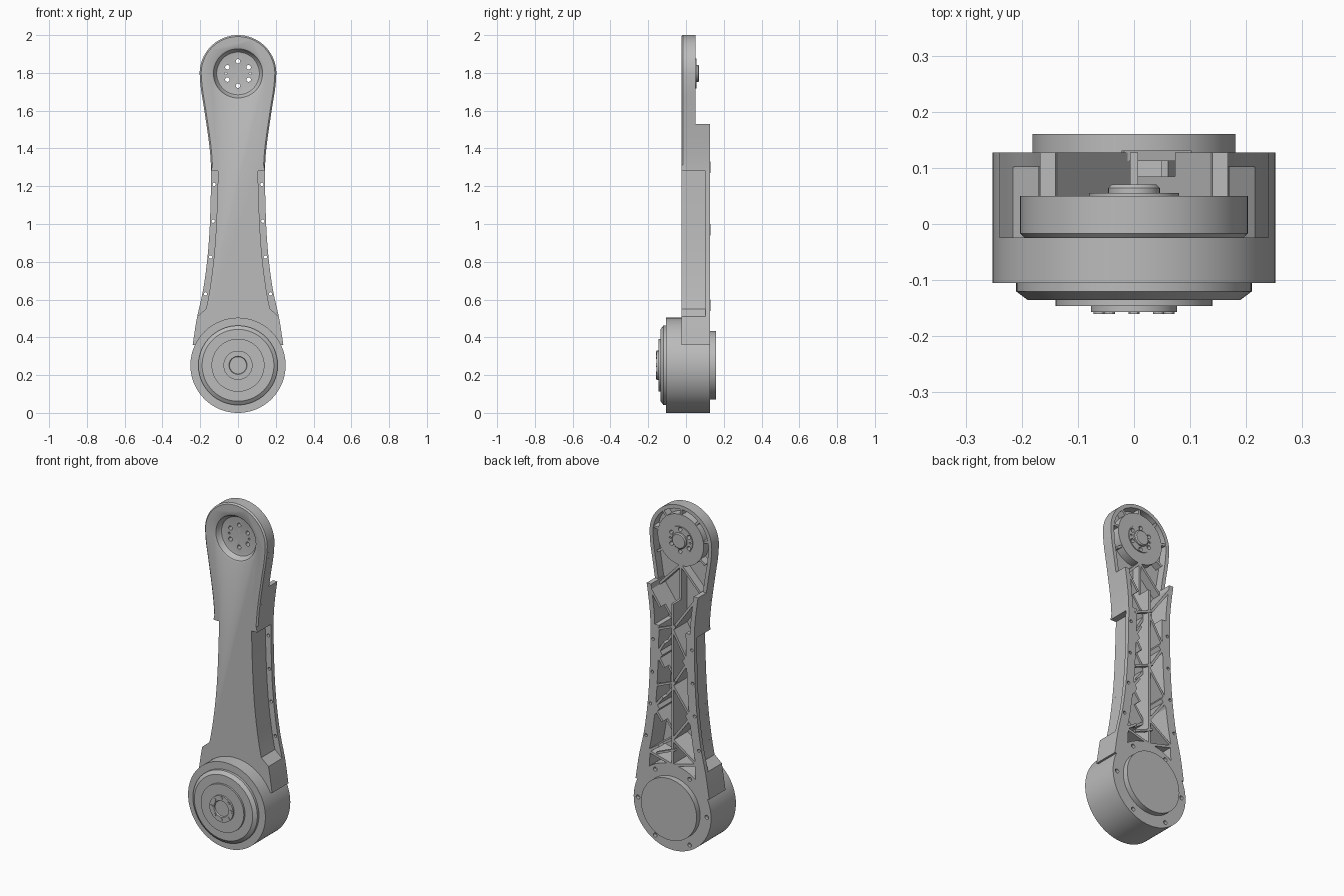
import bpy, bmesh
from math import sin, cos, pi, radians
from mathutils import Vector

cube = bpy.data.objects.get("Cube")
if cube:
    bpy.data.objects.remove(cube)

grey = bpy.data.materials.new("neutral_grey")
grey.use_nodes = True
grey.diffuse_color = (0.5, 0.5, 0.5, 1)
grey.node_tree.nodes["Principled BSDF"].inputs["Base Color"].default_value = (0.5, 0.5, 0.5, 1)

HUB_Z, HUB_R = 0.252, 0.252
HEAD_Z, HEAD_R = 1.797, 0.203
FRONT, FLOOR, HEAD_BACK, BACK = -0.025, 0.0, 0.05, 0.127
STEP_Z, WAIST_Z = 1.53, 1.28


def finish(name, bm):
    bmesh.ops.recalc_face_normals(bm, faces=bm.faces)
    mesh = bpy.data.meshes.new(name)
    bm.to_mesh(mesh)
    bm.free()
    mesh.materials.append(grey)
    obj = bpy.data.objects.new(name, mesh)
    bpy.context.collection.objects.link(obj)
    return obj


def prism(name, outline, y0, y1, chamfer=0):
    """Extrude an (x, z) outline from y0 to y1."""
    bm = bmesh.new()
    face = bm.faces.new([bm.verts.new((x, y0, z)) for x, z in outline])
    ext = bmesh.ops.extrude_face_region(bm, geom=[face], use_keep_orig=True)
    moved = [v for v in ext["geom"] if isinstance(v, bmesh.types.BMVert)]
    bmesh.ops.translate(bm, verts=moved, vec=(0, y1 - y0, 0))
    if chamfer:
        rim = [e for e in bm.edges
               if all(abs(v.co.y - y0) < 1e-5 and v.co.z > WAIST_Z + 0.01 for v in e.verts)]
        bmesh.ops.bevel(bm, geom=rim, offset=chamfer, segments=1, affect='EDGES')
    return finish(name, bm)


def lathe(name, profile, cx, cz, steps=72):
    """Revolve an (r, y) profile about a y-axis line."""
    bm = bmesh.new()
    rings = []
    for r, y in profile:
        n = 1 if r == 0 else steps
        rings.append([bm.verts.new((cx + r * cos(2 * pi * i / steps), y,
                                    cz + r * sin(2 * pi * i / steps))) for i in range(n)])
    for a, b in zip(rings, rings[1:]):
        for i in range(steps):
            j = (i + 1) % steps
            quad = [a[i % len(a)], a[j % len(a)], b[j % len(b)], b[i % len(b)]]
            bm.faces.new(list(dict.fromkeys(quad)))
    return finish(name, bm)


def disc(name, cx, cz, r, y0, y1, steps=24):
    return lathe(name, [(0, y0), (r, y0), (r, y1), (0, y1)], cx, cz, steps)


def rib(name, a, b, y0, y1, thick=0.014):
    """Straight bar between two (x, z) points."""
    a, b = Vector(a), Vector(b)
    d = (b - a).normalized() * thick / 2
    n = Vector((-d.y, d.x))
    return prism(name, [a + n, b + n, b - n, a - n], y0, y1)


def cut(targets, cutters):
    for t in targets:
        for c in cutters:
            mod = t.modifiers.new("cut", 'BOOLEAN')
            mod.operation, mod.solver, mod.object = 'DIFFERENCE', 'EXACT', c
        graph = bpy.context.evaluated_depsgraph_get()
        mesh = bpy.data.meshes.new_from_object(t.evaluated_get(graph))
        t.modifiers.clear()
        t.data = mesh
    for c in cutters:
        bpy.data.objects.remove(c)


def curve(table):
    """Smooth half-width as a function of height."""
    def f(z):
        for i in range(len(table) - 1):
            (z0, w0), (z1, w1) = table[i], table[i + 1]
            if z <= z1 or i == len(table) - 2:
                zp, wp = table[max(i - 1, 0)]
                zn, wn = table[min(i + 2, len(table) - 1)]
                h = z1 - z0
                m0, m1 = (w1 - wp) / (z1 - zp) * h, (wn - w0) / (zn - z0) * h
                t = min(max((z - z0) / h, 0), 1)
                return ((2 * t**3 - 3 * t**2 + 1) * w0 + (t**3 - 2 * t**2 + t) * m0
                        + (3 * t**2 - 2 * t**3) * w1 + (t**3 - t**2) * m1)
    return f


outer = curve([(0.36, 0.24), (0.5, 0.218), (0.65, 0.185), (0.82, 0.162), (1.0, 0.149),
               (1.28, 0.143), (1.4, 0.15), (1.6, 0.178), (1.72, 0.197), (HEAD_Z, HEAD_R)])
inner = curve([(0.36, 0.21), (0.55, 0.169), (0.65, 0.15), (0.82, 0.128), (1.0, 0.115),
               (1.28, 0.105)])


def heights(z0, z1, n=16):
    return [z0 + (z1 - z0) * i / n for i in range(n + 1)]


def side_band(name, fa, fb, z0, z1, y0, y1):
    """Mirrored strip between two half-width curves."""
    zs = heights(z0, z1)
    made = []
    for side, s in (("left", 1), ("right", -1)):
        pts = [(s * fa(z), z) for z in zs] + [(s * fb(z), z) for z in reversed(zs)]
        made.append(prism(f"{side}_{name}", pts, y0, y1))
    return made


def head_path(z0, inset):
    """Open path up one side, round the head and down the other."""
    zs = heights(z0, HEAD_Z)[:-1]
    right = [(outer(z) - inset, z) for z in zs]
    arc = [((HEAD_R - inset) * cos(pi * i / 40), HEAD_Z + (HEAD_R - inset) * sin(pi * i / 40))
           for i in range(41)]
    return right + arc + [(-x, z) for x, z in reversed(right)]


# Hub: housing, stepped front cover and back cover in one turned part
lathe("hub", [(0, -0.148), (0.045, -0.148), (0.048, -0.157), (0.077, -0.157), (0.077, -0.146),
              (0.14, -0.146), (0.14, -0.135), (0.19, -0.135), (0.21, -0.12), (0.21, -0.105),
              (HUB_R, -0.105), (HUB_R, BACK), (0.181, BACK), (0.181, 0.16), (0, 0.16)],
      0, HUB_Z, 96)
hub = bpy.data.objects["hub"]
around = [radians(60 * i) for i in range(6)]
cut([hub], [disc("bolt_hole", 0.224 * cos(a), HUB_Z + 0.224 * sin(a), 0.012, 0.107, 0.15, 16)
            for a in around])
for i in range(8):
    a = radians(45 * i)
    disc(f"hub_bolt_{i}", 0.062 * cos(a), HUB_Z + 0.062 * sin(a), 0.01, -0.16, -0.15, 12)

# Shoulders joining the hub to the arm
for side, s in (("left", 1), ("right", -1)):
    pts = [(outer(z), z) for z in heights(0.36, 0.51, 5)]
    pts += [(0.17, 0.55), (0.145, 0.55), (0.15, 0.46), (0.17, 0.36)]
    prism(f"{side}_shoulder", [(s * x, z) for x, z in pts], FRONT, BACK)

# Front skin of the arm and head
low = [(inner(z), z) for z in heights(0.45, WAIST_Z)]
skin = prism("front_skin", low + head_path(WAIST_Z, 0) + [(-x, z) for x, z in reversed(low)],
             FRONT, FLOOR, 0.008)

# Head: rim wall, bearing boss and stepped bearing
prism("head_rim", head_path(STEP_Z - 0.03, 0) + head_path(STEP_Z - 0.03, 0.022)[::-1],
      FLOOR, HEAD_BACK)
boss = lathe("bearing_boss", [(0, -0.005), (0.15, -0.005), (0.15, HEAD_BACK), (0.08, HEAD_BACK),
                              (0.08, 0.055), (0.046, 0.055), (0.046, 0.064), (0.04, 0.07),
                              (0, 0.07)], 0, HEAD_Z)
dish = lathe("dish_cutter", [(0, -0.05), (0.14, -0.05), (0.14, FRONT), (0.13, -0.02),
                             (0.12, 0.0), (0.113, 0.008), (0.105, 0.01), (0, 0.01)], 0, HEAD_Z)
holes = [disc("hole", 0.065 * cos(a + pi / 6), HEAD_Z + 0.065 * sin(a + pi / 6),
              0.012, -0.06, 0.1, 16) for a in around]
holes += [disc("pin_hole", s * 0.065, HEAD_Z, 0.006, -0.06, 0.1, 12) for s in (1, -1)]
cut([skin, boss], [dish] + holes)
for i, deg in enumerate((10, 50, 90, 130, 170, 215, 325)):
    a = radians(deg)
    rib(f"head_rib_{i}", (0.145 * cos(a), HEAD_Z + 0.145 * sin(a)),
        (0.19 * cos(a), HEAD_Z + 0.19 * sin(a)), FLOOR, HEAD_BACK - 0.005)

# Side walls, upper walls with lower lip, and screw flanges
side_band("side_wall", inner, lambda z: inner(z) - 0.018, 0.5, WAIST_Z, FLOOR, BACK)
side_band("upper_wall", outer, lambda z: outer(z) - 0.028, WAIST_Z, STEP_Z, FLOOR, BACK)
side_band("lip", lambda z: outer(z) - 0.02, lambda z: 0.087, WAIST_Z, WAIST_Z + 0.02, FLOOR, BACK)
flanges = side_band("flange", outer, lambda z: inner(z) - 0.01, 0.5, WAIST_Z, 0.102, BACK)
for flange, s in zip(flanges, (1, -1)):
    cut([flange], [disc("screw_hole", s * (outer(z) - 0.017), z, 0.009, 0.08, 0.15, 12)
                   for z in (0.63, 0.825, 1.015, 1.21)])

# Back truss: spine, zigzag ribs, and a lowered cable path on the left
rib("spine", (0, 0.48), (0, 1.45), FLOOR, BACK)
rib("spine_top", (0, 1.44), (0, 1.66), FLOOR, HEAD_BACK)


def wall_x(z):
    return outer(z) - 0.02 if z > WAIST_Z else inner(z) - 0.01


links = [(1.5, 1.3), (1.13, 1.3), (1.13, 0.97), (0.81, 0.97), (0.81, 0.65), (0.54, 0.65)]
for i, (zw, zc) in enumerate(links):
    w = wall_x(zw)
    rib(f"right_truss_{i}", (-w, zw), (0, zc), FLOOR, BACK)
    mid = (w * 0.55, zc + (zw - zc) * 0.55)
    rib(f"left_truss_outer_{i}", (w, zw), mid, FLOOR, BACK)
    rib(f"left_truss_inner_{i}", mid, (0, zc), FLOOR, 0.085)
for side, s in (("left", 1), ("right", -1)):
    rib(f"{side}_neck_rib", (0, 1.65), (s * wall_x(1.5), 1.5), FLOOR, HEAD_BACK)
    rib(f"{side}_base_rib", (0, 0.5), (s * 0.15, 0.54), FLOOR, BACK)

# Cable clips across the spine and gusset pads on the flanges
for i, z in enumerate((1.3, 0.97, 0.57)):
    rib(f"cable_clip_{i}", (-0.02, z + 0.025), (0.1, z - 0.025), 0.112, 0.131, 0.012)
for i, z in enumerate((1.13, 0.81)):
    for side, s in (("left", 1), ("right", -1)):
        w = wall_x(z)
        prism(f"{side}_gusset_{i}", [(s * w, z + 0.05), (s * (w - 0.035), z), (s * w, z - 0.05)],
              FLOOR, BACK)

# Smooth shading with sharp edges kept
bpy.ops.object.select_all(action='DESELECT')
for obj in bpy.context.scene.objects:
    if obj.type == 'MESH' and grey.name in obj.data.materials:
        obj.select_set(True)
        bpy.context.view_layer.objects.active = obj
bpy.ops.object.shade_smooth_by_angle(angle=radians(30))
